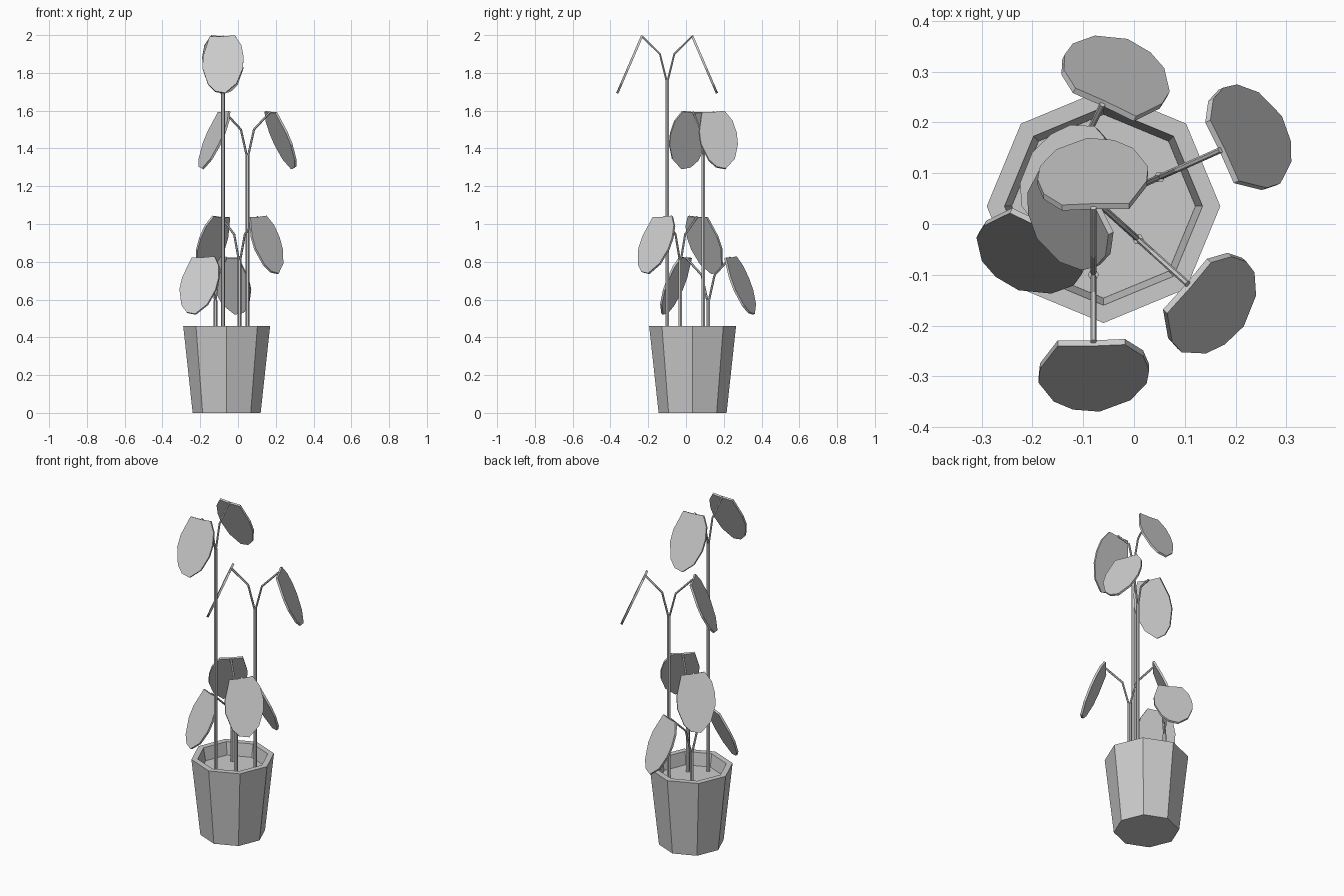
import bpy, bmesh, math
from mathutils import Vector

if "Cube" in bpy.data.objects:
    bpy.data.objects.remove(bpy.data.objects["Cube"])

POT = Vector((-0.06, 0.035, 0))


def finish(name, bm):
    bmesh.ops.recalc_face_normals(bm, faces=bm.faces)
    mesh = bpy.data.meshes.new(name)
    bm.to_mesh(mesh)
    bm.free()
    obj = bpy.data.objects.new(name, mesh)
    bpy.context.collection.objects.link(obj)
    return obj


def octagon(bm, r, z):
    return [bm.verts.new(POT + Vector((r * math.cos(i * math.pi / 4),
                                       r * math.sin(i * math.pi / 4), z))) for i in range(8)]


def tube(name, points, radius, sides=6):
    curve = bpy.data.curves.new(name, 'CURVE')
    curve.dimensions = '3D'
    curve.bevel_depth = radius
    curve.bevel_resolution = (sides - 4) // 2
    curve.use_fill_caps = True
    spline = curve.splines.new('POLY')
    spline.points.add(len(points) - 1)
    for p, co in zip(spline.points, points):
        p.co = (*co, 1)
    spline.use_smooth = False
    obj = bpy.data.objects.new(name, curve)
    bpy.context.collection.objects.link(obj)


# Leaf outline: sideways offset, fraction of length from base to tip
OUTLINE = [(0, 0.02), (0.062, 0), (0.098, 0.17), (0.11, 0.38), (0.105, 0.58), (0.073, 0.83),
           (0.012, 1), (-0.04, 0.97), (-0.078, 0.85), (-0.108, 0.57), (-0.105, 0.36), (-0.07, 0.02)]


def leaf(name, base, out):
    side = Vector((0, 0, 1)).cross(out)
    along = out * 0.132 - Vector((0, 0, 0.305))
    normal = along.cross(side).normalized()
    bm = bmesh.new()
    layers = [[bm.verts.new(base + side * u + along * v + normal * t) for u, v in OUTLINE]
              for t in (-0.006, 0.006)]
    bm.faces.new(layers[0])
    bm.faces.new(layers[1])
    n = len(OUTLINE)
    for i in range(n):
        j = (i + 1) % n
        bm.faces.new((layers[0][i], layers[0][j], layers[1][j], layers[1][i]))
    finish(name, bm)


# Octagonal pot with thick rim
bm = bmesh.new()
rings = [octagon(bm, r, z) for r, z in ((0.18, 0), (0.23, 0.46), (0.195, 0.46), (0.18, 0.375))]
for a, b in zip(rings, rings[1:]):
    for i in range(8):
        j = (i + 1) % 8
        bm.faces.new((a[i], a[j], b[j], b[i]))
bm.faces.new(rings[0])
bm.faces.new(rings[-1])
finish("pot", bm)

# Soil surface
bm = bmesh.new()
bm.faces.new(octagon(bm, 0.181, 0.385))
finish("soil", bm)

# Stems: x, y, fork height, direction of the leaf pair in degrees
STEMS = [(-0.08, -0.10, 1.765, -90), (0.05, 0.092, 1.365, 24),
         (0.008, -0.03, 0.81, -42), (-0.12, 0.117, 0.595, 64)]
for k, (x, y, z, angle) in enumerate(STEMS, 1):
    top = Vector((x, y, z))
    tube(f"stem_{k}", [(x, y, 0.37), top], 0.011)
    for side_name, a in (("a", angle), ("b", angle + 180)):
        out = Vector((math.cos(math.radians(a)), math.sin(math.radians(a)), 0))
        up = Vector((0, 0, 1))
        base = top + out * 0.132 + up * 0.232
        tube(f"leaf_stalk_{k}{side_name}",
             [top - up * 0.02, top + out * 0.038 + up * 0.135, base - up * 0.004], 0.006)
        leaf(f"leaf_{k}{side_name}", base, out)
